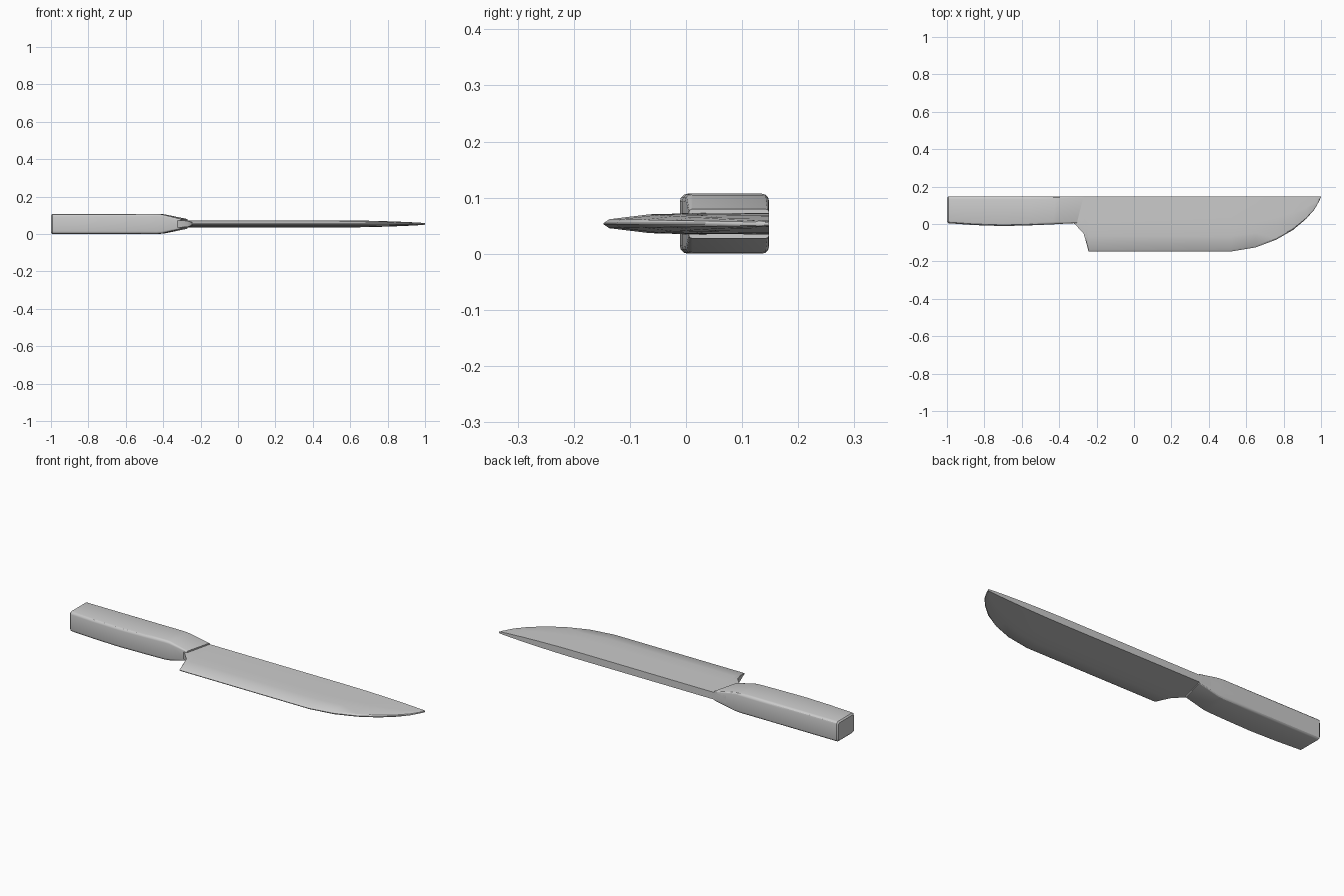
import bpy, bmesh, math

if "Cube" in bpy.data.objects:
    bpy.data.objects.remove(bpy.data.objects["Cube"])

CZ = 0.0535    # mid-plane height of the knife
SPINE = 0.148  # y of the straight back


def loft(name, rings):
    """Skin a list of equal-sized closed rings and cap both ends."""
    bm = bmesh.new()
    loops = [[bm.verts.new(p) for p in ring] for ring in rings]
    for a, b in zip(loops, loops[1:]):
        n = len(a)
        for i in range(n):
            j = (i + 1) % n
            bm.faces.new((a[i], a[j], b[j], b[i]))
    bm.faces.new(loops[0][::-1])
    bm.faces.new(loops[-1])
    bmesh.ops.recalc_face_normals(bm, faces=bm.faces)
    me = bpy.data.meshes.new(name)
    bm.to_mesh(me)
    bm.free()
    ob = bpy.data.objects.new(name, me)
    bpy.context.collection.objects.link(ob)
    bpy.ops.object.select_all(action='DESELECT')
    ob.select_set(True)
    bpy.context.view_layer.objects.active = ob
    bpy.ops.object.shade_smooth_by_angle(angle=math.radians(30))
    return ob


def blade_ring(x, edge, t, bevel, lip):
    """Tapered section: thick spine, slim bevel shoulder, thin cutting lip."""
    depth = SPINE - edge
    half = [(SPINE, t), (SPINE - depth * 0.5, t * 0.96),
            (SPINE - depth * 0.72, t * 0.8 + bevel * 0.2),
            (edge + depth * 0.035, bevel), (edge, lip)]
    return ([(x, y, CZ + h) for y, h in half] +
            [(x, y, CZ - h) for y, h in reversed(half)])


# blade: x, edge y, spine half thickness, bevel half thickness, lip half thickness
blade = [(-0.34, 0.015, 0.019, 0.019, 0.019), (-0.315, -0.002, 0.019, 0.019, 0.019),
         (-0.27, -0.05, 0.019, 0.017, 0.016), (-0.258, -0.09, 0.019, 0.013, 0.012),
         (-0.243, -0.147, 0.019, 0.008, 0.001), (0.52, -0.147, 0.019, 0.008, 0.001),
         (0.65, -0.125, 0.018, 0.008, 0.001), (0.76, -0.084, 0.0155, 0.007, 0.001),
         (0.85, -0.032, 0.0125, 0.006, 0.001), (0.92, 0.027, 0.0095, 0.005, 0.001),
         (0.965, 0.078, 0.007, 0.004, 0.001), (0.99, 0.122, 0.0055, 0.003, 0.001),
         (1.0, 0.146, 0.004, 0.002, 0.001)]
loft("blade", [blade_ring(*s) for s in blade])


def handle_ring(x, low, h, c, slant, inset=0.0):
    """Rounded rectangle section, leaning back by slant toward the belly."""
    lo, hi, h = low + inset, SPINE - inset, h - inset
    pts = []
    for cy, cz, start in ((hi - c, h - c, 0), (lo + c, h - c, 90),
                          (lo + c, c - h, 180), (hi - c, c - h, 270)):
        for k in range(4):
            a = math.radians(start + 30 * k)
            y, z = cy + c * math.cos(a), cz + c * math.sin(a)
            pts.append((x - slant * (SPINE - y), y, CZ + z))
    return pts


# handle: x, belly y, half thickness, corner radius, slant, inset
handle = [(-1.0, 0.004, 0.0535, 0.010, 0, 0.007), (-0.993, 0.004, 0.0535, 0.014, 0),
          (-0.85, -0.006, 0.0535, 0.014, 0), (-0.70, -0.011, 0.0535, 0.014, 0),
          (-0.55, -0.007, 0.0535, 0.014, 0), (-0.42, -0.002, 0.0535, 0.013, 0.10),
          (-0.39, 0.0, 0.051, 0.012, 0.12), (-0.27, 0.005, 0.026, 0.006, 0.25)]
loft("handle", [handle_ring(*s) for s in handle])
